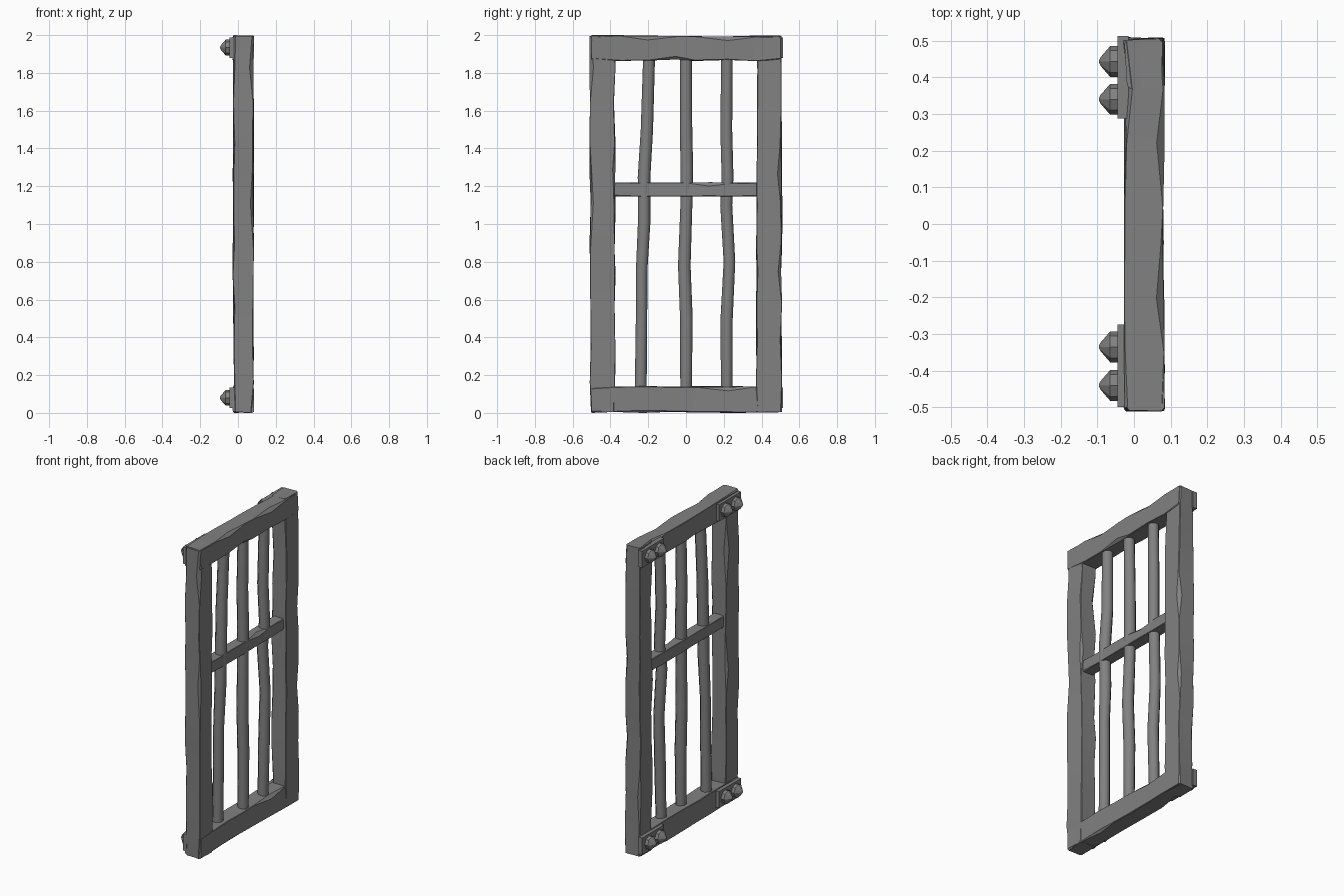
import bpy, bmesh, math, random
from mathutils import Vector

random.seed(4)
cube = bpy.data.objects.get("Cube")
if cube:
    bpy.data.objects.remove(cube)

iron = bpy.data.materials.new("worn_grey_iron")
iron.use_nodes = True
GREY = (0.22, 0.22, 0.22, 1)
iron.diffuse_color = GREY
iron.node_tree.nodes["Principled BSDF"].inputs["Base Color"].default_value = GREY


def finish(name, bm, angle=30):
    bmesh.ops.recalc_face_normals(bm, faces=bm.faces)
    mesh = bpy.data.meshes.new(name)
    bm.to_mesh(mesh)
    bm.free()
    mesh.materials.append(iron)
    obj = bpy.data.objects.new(name, mesh)
    bpy.context.collection.objects.link(obj)
    bpy.ops.object.select_all(action="DESELECT")
    obj.select_set(True)
    bpy.context.view_layer.objects.active = obj
    bpy.ops.object.shade_smooth_by_angle(angle=math.radians(angle))
    return obj


def loft(name, rings, angle=30):
    """Skin a list of equal rings and cap both ends."""
    bm = bmesh.new()
    loops = [[bm.verts.new(p) for p in ring] for ring in rings]
    for a, b in zip(loops, loops[1:]):
        for i in range(len(a)):
            j = (i + 1) % len(a)
            bm.faces.new((a[i], a[j], b[j], b[i]))
    bm.faces.new(loops[0])
    bm.faces.new(loops[-1])
    return finish(name, bm, angle)


def hewn_beam(name, axis, span, depth, width, steps, wobble, chips):
    """Rough beam along y or z: depth is its x range, width its other range."""
    rings = []
    for k in range(steps + 1):
        t = k / steps
        end = k in (0, steps)
        along = span[0] + (span[1] - span[0]) * t
        if not end:
            along += random.uniform(-0.2, 0.2) * (span[1] - span[0]) / steps
        cx, cw = sum(depth) / 2, sum(width) / 2
        ring = []
        # Four corners, each cut by its own small chamfer
        for c, (sx, sw) in enumerate(((-1, -1), (1, -1), (1, 1), (-1, 1))):
            x = cx + sx * ((depth[1] - depth[0]) / 2 + random.uniform(-wobble, wobble * 0.4))
            w = cw + sw * ((width[1] - width[0]) / 2 + random.uniform(-wobble, wobble * 0.4))
            cut = random.uniform(0.001, 0.004)
            if end:
                cut += wobble
            elif random.random() < chips:
                cut = random.uniform(0.012, 0.022)
            pair = [(x - sx * cut, w), (x, w - sw * cut)]
            if sx * sw > 0:
                pair.reverse()
            for px, pw in pair:
                ring.append((px, along, pw) if axis == "y" else (px, pw, along))
        rings.append(ring)
    return loft(name, rings)


# Outer frame
FRAME = (-0.026, 0.082)
hewn_beam("right_post", "z", (0.004, 1.996), FRAME, (-0.509, -0.375), 11, 0.007, 0.13)
hewn_beam("left_post", "z", (0.004, 1.996), FRAME, (0.372, 0.507), 11, 0.007, 0.13)
hewn_beam("top_rail", "y", (-0.50, 0.50), FRAME, (1.865, 1.998), 7, 0.006, 0.13)
hewn_beam("bottom_rail", "y", (-0.50, 0.50), FRAME, (0.002, 0.142), 7, 0.006, 0.13)

# Cross bar
hewn_beam("cross_bar", "y", (-0.40, 0.40), (-0.008, 0.066), (1.145, 1.22), 6, 0.003, 0.05)


# Bent upright bars
def bent_bar(name, path, radius=0.035, sides=8):
    rings = []
    for y, z in path:
        cx = 0.03 + random.uniform(-0.008, 0.008)
        r = radius * random.uniform(0.92, 1.05)
        turn = [math.tau * (i + 0.5) / sides for i in range(sides)]
        rings.append([(cx + r * math.cos(a), y + r * math.sin(a), z) for a in turn])
    return loft(name, rings, 50)


bent_bar("right_bar", [(-0.24, 0.1), (-0.235, 0.55), (-0.235, 0.75), (-0.222, 1.0),
                       (-0.222, 1.25), (-0.207, 1.5), (-0.195, 1.9)])
bent_bar("middle_bar", [(0, 0.1), (0.002, 0.5), (-0.009, 0.78), (0.002, 1.1),
                        (0.004, 1.3), (0, 1.55), (0, 1.9)])
bent_bar("left_bar", [(0.215, 0.1), (0.215, 0.5), (0.23, 0.8), (0.213, 1.1),
                      (0.22, 1.25), (0.213, 1.5), (0.217, 1.9)])


# Corner hinge plates with pointed studs
def hinge_plate(name, y, z):
    bm = bmesh.new()
    bmesh.ops.create_cube(bm, size=1)
    for v in bm.verts:
        v.co = Vector((-0.03 + v.co.x * 0.03, y + v.co.y * 0.225, z + v.co.z * 0.108))
    finish(name, bm)


def stud(name, y, z, sides=8):
    profile = ((-0.04, 0.042), (-0.065, 0.042), (-0.091, 0.012), (-0.095, 0.004))
    rings = [[(x, y + r * math.cos(math.tau * i / sides), z + r * math.sin(math.tau * i / sides))
              for i in range(sides)] for x, r in profile]
    loft(name, rings, 20)


for level, z in (("top", 1.934), ("bottom", 0.08)):
    for side, y, outer, inner in (("left", 0.4, 0.443, 0.34), ("right", -0.387, -0.44, -0.335)):
        hinge_plate(f"{level}_{side}_hinge_plate", y, z)
        stud(f"{level}_{side}_outer_stud", outer, z)
        stud(f"{level}_{side}_inner_stud", inner, z)
